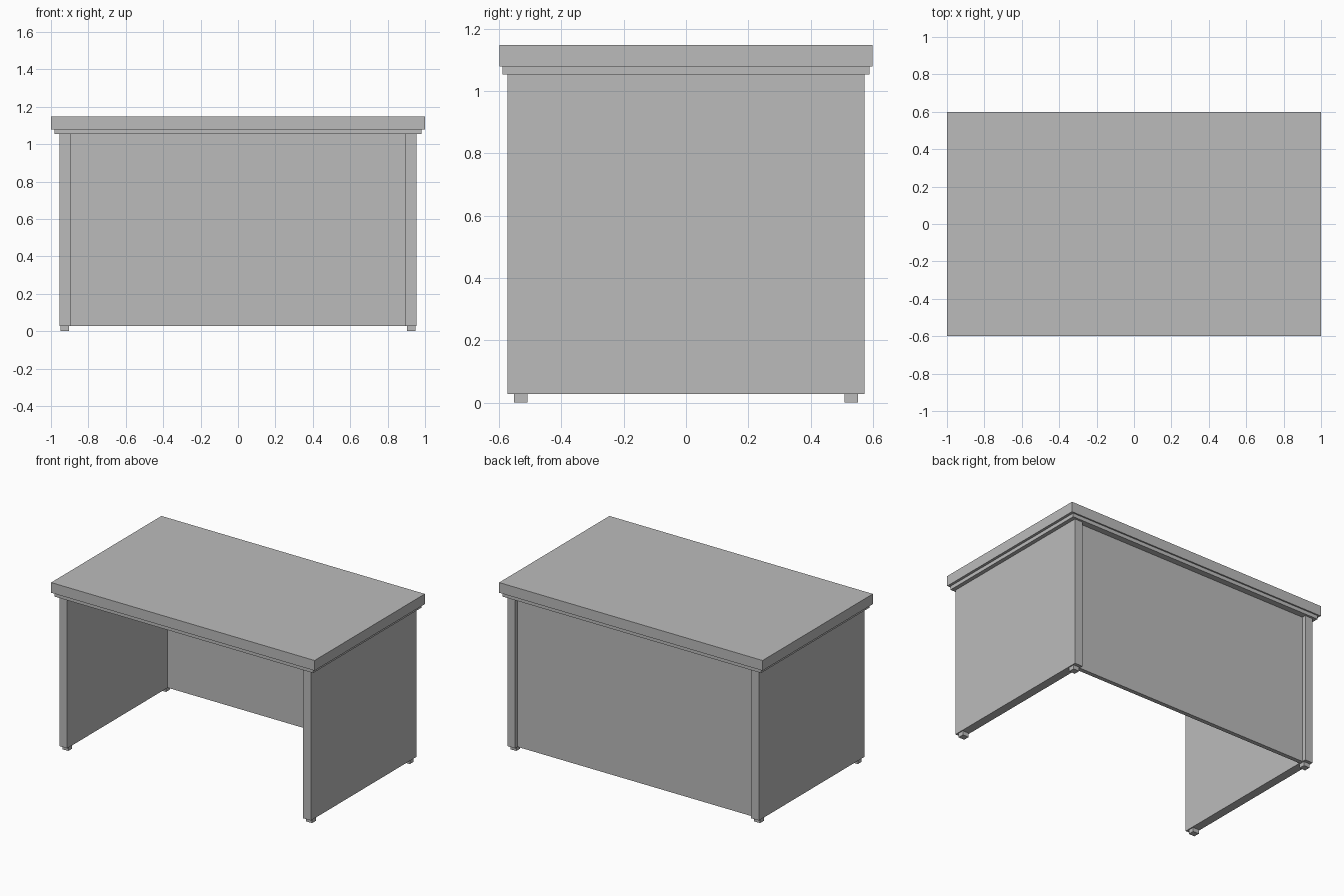
import bpy

if "Cube" in bpy.data.objects:
    bpy.data.objects.remove(bpy.data.objects["Cube"], do_unlink=True)

grey = bpy.data.materials.new("plain grey")
grey.use_nodes = True
colour = (0.5, 0.5, 0.5, 1)
grey.diffuse_color = colour
grey.node_tree.nodes["Principled BSDF"].inputs["Base Color"].default_value = colour


def box(name, x, y, z):
    """Add a box spanning the given (low, high) ranges."""
    spans = (x, y, z)
    bpy.ops.mesh.primitive_cube_add(size=1, location=[(a + b) / 2 for a, b in spans])
    ob = bpy.context.object
    ob.name = name
    ob.scale = [b - a for a, b in spans]
    bpy.ops.object.transform_apply(location=False, rotation=False, scale=True)
    ob.data.materials.append(grey)
    return ob


FLOOR_GAP, PANEL_TOP, SLAB_BOTTOM, TOP = 0.028, 1.053, 1.078, 1.148
INNER, OUTER = 0.896, 0.955

# Desk top and the thinner board beneath it
box("desk_top", (-1, 1), (-0.598, 0.598), (SLAB_BOTTOM, TOP))
box("under_board", (-0.982, 0.982), (-0.588, 0.588), (PANEL_TOP, SLAB_BOTTOM))

# Modesty panel, set in from the back
box("back_panel", (-INNER, INNER), (0.517, 0.546), (FLOOR_GAP, PANEL_TOP))

# Side panels, each on two small feet
for side, s in (("left", 1), ("right", -1)):
    box(side + "_side_panel", sorted((s * INNER, s * OUTER)),
        (-0.573, 0.573), (FLOOR_GAP, PANEL_TOP))
    for end, e in (("front", -1), ("back", 1)):
        box(f"{side}_{end}_foot", sorted((s * 0.903, s * 0.948)),
            sorted((e * 0.509, e * 0.551)), (0, FLOOR_GAP))
